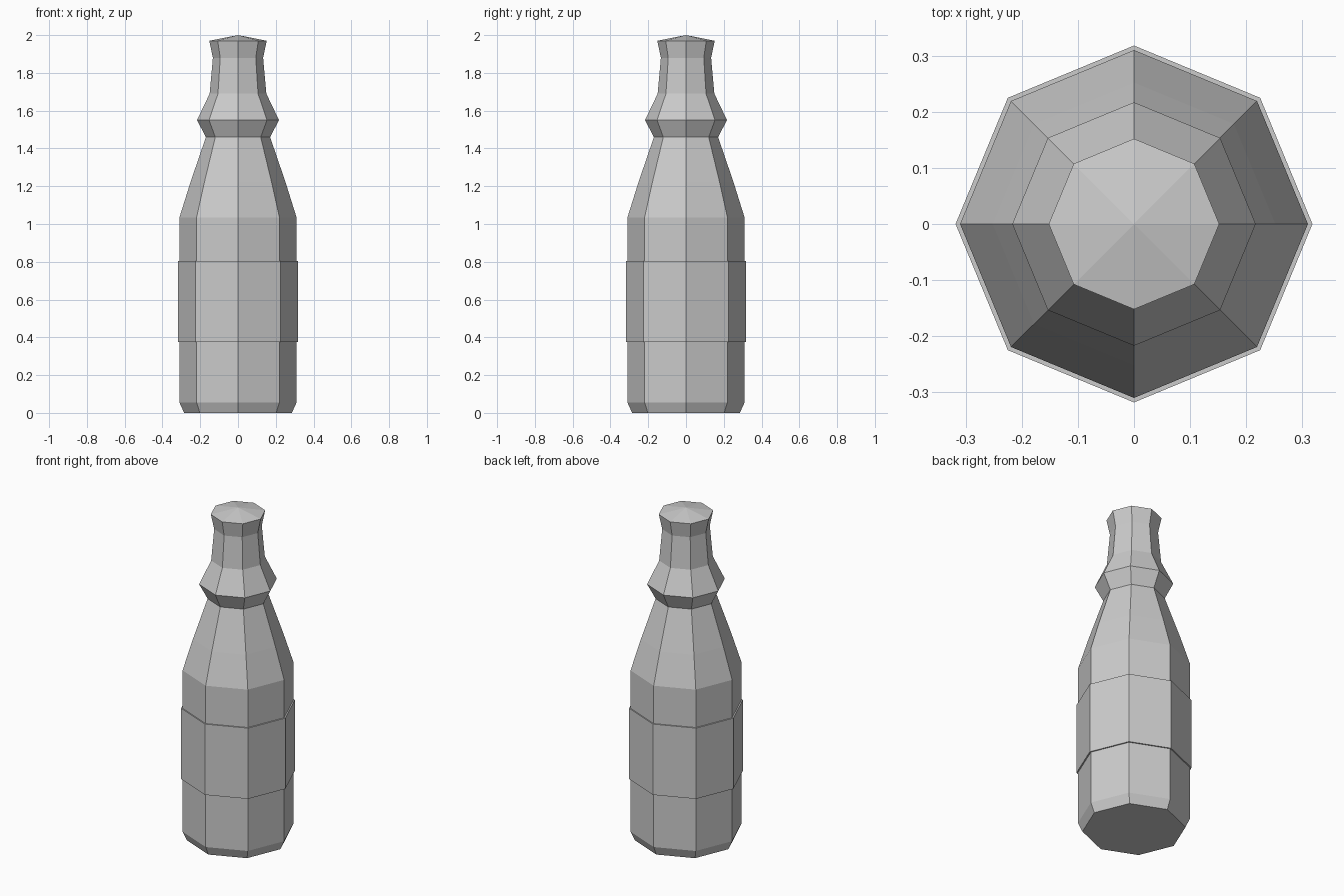
import bpy
import bmesh
from math import cos, sin, tau

cube = bpy.data.objects.get("Cube")
if cube:
    bpy.data.objects.remove(cube, do_unlink=True)

SIDES = 8

grey = bpy.data.materials.new("plain grey")
grey.use_nodes = True
grey.diffuse_color = (0.6, 0.6, 0.6, 1)
grey.node_tree.nodes["Principled BSDF"].inputs["Base Color"].default_value = (0.6, 0.6, 0.6, 1)


def lathe(name, profile, base=False, tip=None):
    """Flat-sided turned part from (radius, height) pairs, bottom to top."""
    bm = bmesh.new()
    rings = [[bm.verts.new((r * cos(tau * i / SIDES), r * sin(tau * i / SIDES), z))
              for i in range(SIDES)] for r, z in profile]
    for low, high in zip(rings, rings[1:]):
        for i in range(SIDES):
            j = (i + 1) % SIDES
            bm.faces.new((low[i], low[j], high[j], high[i]))
    if base:
        bm.faces.new(rings[0][::-1])
    if tip is not None:
        point = bm.verts.new((0, 0, tip))
        for i in range(SIDES):
            bm.faces.new((rings[-1][i], rings[-1][(i + 1) % SIDES], point))
    mesh = bpy.data.meshes.new(name)
    bm.to_mesh(mesh)
    bm.free()
    mesh.materials.append(grey)
    obj = bpy.data.objects.new(name, mesh)
    bpy.context.collection.objects.link(obj)
    return obj


# Bottle body with chamfered foot and tapering shoulder
lathe("bottle_body", [(0.285, 0), (0.31, 0.055), (0.31, 1.035),
                      (0.252, 1.22), (0.17, 1.46)], base=True)

# Raised label band with thin ledges
lathe("label_band", [(0.31, 0.375), (0.318, 0.375), (0.318, 0.805), (0.31, 0.805)])

# Neck with flared collar, lip and shallow pointed top
lathe("bottle_neck", [(0.17, 1.46), (0.217, 1.55), (0.15, 1.69),
                      (0.133, 1.88), (0.152, 1.97)], tip=2.0)
